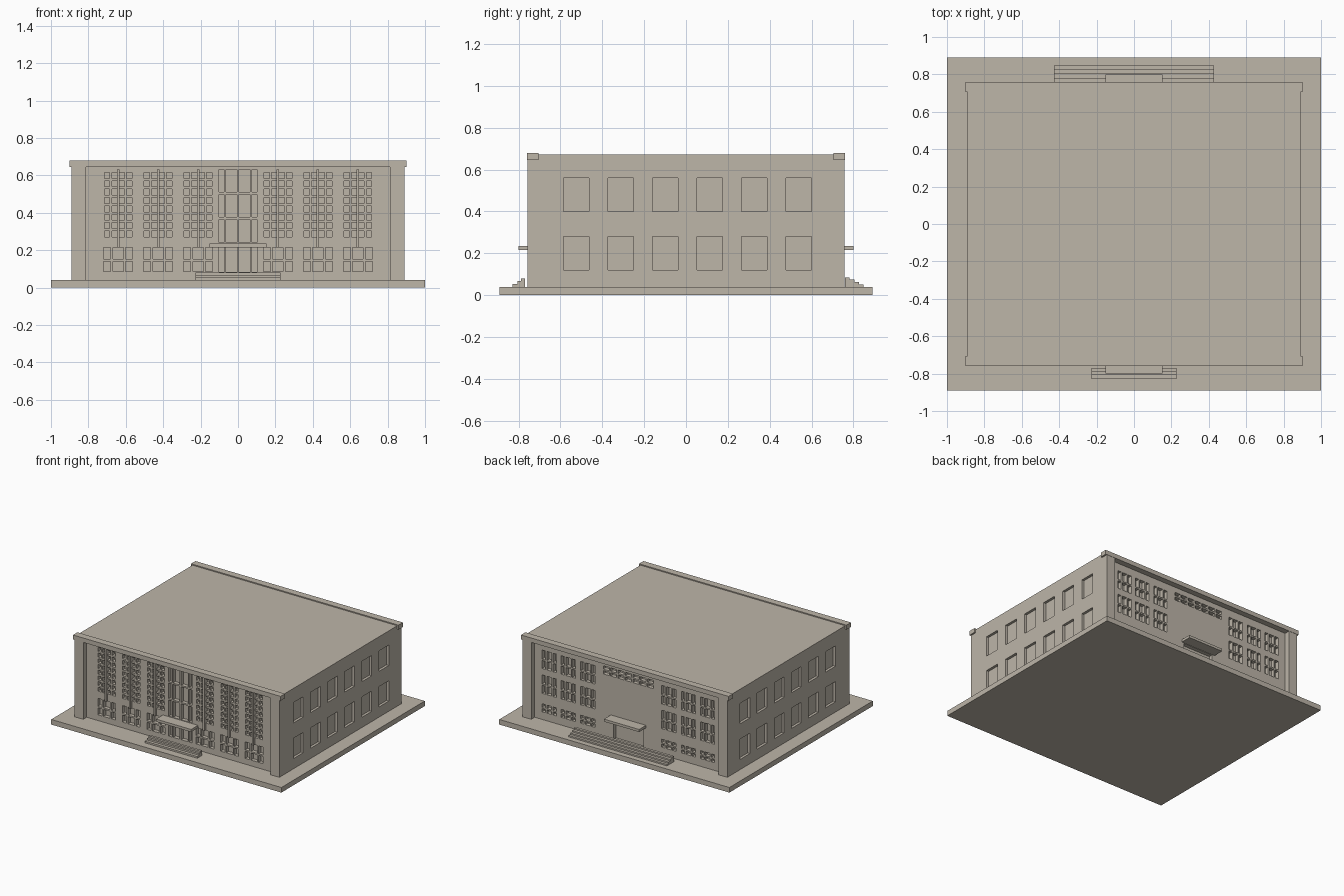
import bpy, bmesh

if "Cube" in bpy.data.objects:
    bpy.data.objects.remove(bpy.data.objects["Cube"])

stone = bpy.data.materials.new("warm_stone")
stone.diffuse_color = (0.51, 0.465, 0.395, 1)
stone.use_nodes = True
stone.node_tree.nodes["Principled BSDF"].inputs["Base Color"].default_value = stone.diffuse_color


def finish(name, bm):
    bmesh.ops.recalc_face_normals(bm, faces=bm.faces)
    mesh = bpy.data.meshes.new(name)
    bm.to_mesh(mesh)
    bm.free()
    mesh.materials.append(stone)
    ob = bpy.data.objects.new(name, mesh)
    bpy.context.collection.objects.link(ob)
    return ob


def add_box(bm, x0, x1, y0, y1, z0, z1):
    vs = bmesh.ops.create_cube(bm, size=1)["verts"]
    for v in vs:
        v.co = (x1 if v.co.x > 0 else x0, y1 if v.co.y > 0 else y0, z1 if v.co.z > 0 else z0)


def boxes(name, items):
    bm = bmesh.new()
    for b in items:
        add_box(bm, *b)
    return finish(name, bm)


def prism(name, pts, axis, a, b):
    """Extrude a closed outline along z (plan) or x (side profile)."""
    bm = bmesh.new()
    vs = [bm.verts.new((p, q, a) if axis == "z" else (a, p, q)) for p, q in pts]
    f = bm.faces.new(vs)
    new = bmesh.ops.extrude_face_region(bm, geom=[f])["geom"]
    d = (0, 0, b - a) if axis == "z" else (b - a, 0, 0)
    bmesh.ops.translate(bm, vec=d, verts=[g for g in new if isinstance(g, bmesh.types.BMVert)])
    return finish(name, bm)


# Main dimensions
W, D, WALL, INNER = 0.89, 0.758, 0.715, 0.814
GROUND, ROOF, TOP, CORNICE = 0.04, 0.672, 0.68, 0.645
DEPTH = 0.03

boxes("base_slab", [(-1, 1, -0.89, 0.89, 0, GROUND)])

# Body plan with corner pilasters around recessed front and back walls
plan = [(-W, -D), (-INNER, -D), (-INNER, -WALL), (INNER, -WALL), (INNER, -D), (W, -D)]
plan += [(-x, -y) for x, y in plan]
body = prism("building_body", plan, "z", GROUND, ROOF)

# Cornices over the front and back
for s, name in ((-1, "front_cornice"), (1, "back_cornice")):
    y0, y1 = sorted((s * 0.705, s * 0.76))
    boxes(name, [(-0.902, 0.902, y0, y1, CORNICE, TOP)])

cuts = []


def pane(side, x0, x1, z0, z1):
    y0, y1 = sorted((side * (WALL - DEPTH), side * (WALL + 0.02)))
    cuts.append((x0, x1, y0, y1, z0, z1))


def barred_window(side, cx, w, z0, z1, bar=0.012):
    """Window of three columns and two rows separated by bars."""
    e, h = w * 0.24, (z1 - z0 - bar) * 0.47
    l, r = cx - w / 2, cx + w / 2
    for x0, x1 in ((l, l + e), (l + e + bar, r - e - bar), (r - e, r)):
        pane(side, x0, x1, z0, z0 + h)
        pane(side, x0, x1, z0 + h + bar, z1)


# Front bays: lattice of small openings above a barred window
BAYS = [s * k * 0.2135 for s in (-1, 1) for k in (1, 2, 3)]
for cx in BAYS:
    barred_window(-1, cx, 0.155, 0.085, 0.215)
    for row in range(8):
        z = 0.271 + row * 0.0448
        for off in (-0.06, -0.02, 0.02, 0.06):
            pane(-1, cx + off - 0.0145, cx + off + 0.0145, z, z + 0.031)

# Tall central glazing above and behind the front entrance
for z0, z1 in ((0.083, 0.228), (0.24, 0.365), (0.377, 0.498), (0.51, 0.632)):
    for x0, x1 in ((-0.102, -0.074), (-0.064, -0.006), (0.006, 0.064), (0.074, 0.102)):
        pane(-1, x0, x1, z0, z1)

# Back windows, ventilation strip and door
for s in (-1, 1):
    for cx in (0.352, 0.522, 0.688):
        for z0, z1 in ((0.10, 0.163), (0.245, 0.39), (0.44, 0.585)):
            barred_window(1, s * cx, 0.125, z0, z1, 0.011)
for i in range(7):
    cx = (i - 3) * 0.064
    for z in (0.54, 0.578):
        pane(1, cx - 0.026, cx + 0.026, z, z + 0.026)
pane(1, -0.13, 0.13, 0.05, 0.212)

# Shallow side windows on both side walls
for s in (-1, 1):
    x0, x1 = sorted((s * (W - 0.02), s * (W + 0.02)))
    for i in range(6):
        cy = 0.008 + (i - 2.5) * 0.2125
        for z0, z1 in ((0.12, 0.28), (0.40, 0.56)):
            cuts.append((x0, x1, cy - 0.061, cy + 0.061, z0, z1))

cutter = boxes("window_cutter", cuts)
cutter.hide_render = True
cutter.display_type = "WIRE"
mod = body.modifiers.new("windows", "BOOLEAN")
mod.operation = "DIFFERENCE"
mod.solver = "EXACT"
mod.object = cutter

# Apply the cut and drop the helper
bpy.context.view_layer.update()
cut_mesh = bpy.data.meshes.new_from_object(body.evaluated_get(bpy.context.evaluated_depsgraph_get()))
body.modifiers.clear()
body.data = cut_mesh
bpy.data.objects.remove(cutter)

# Vertical fins on the front bays
boxes("front_fins", [(cx - 0.007, cx + 0.007, -WALL - 0.018, -WALL + 0.005, 0.215, 0.632) for cx in BAYS])

# Entrance canopies
boxes("front_canopy", [(-0.153, 0.153, -0.80, -WALL + 0.005, 0.215, 0.235)])
boxes("back_canopy", [(-0.153, 0.153, WALL - 0.005, 0.80, 0.215, 0.235)])


def stairs(name, half, inner, edges, z_top):
    """Stepped side profile, with the lowest step outermost."""
    rise = (z_top - GROUND) / len(edges)
    pts = [(inner, GROUND), (edges[0], GROUND)]
    for i, y in enumerate(edges):
        z = GROUND + (i + 1) * rise
        pts.append((y, z))
        pts.append((edges[i + 1] if i + 1 < len(edges) else inner, z))
    prism(name, pts, "x", -half, half)


stairs("front_steps", 0.227, -0.77, [-0.83, -0.806, -0.789], 0.08)
stairs("back_steps", 0.427, 0.76, [0.847, 0.826, 0.804, 0.781], 0.085)
